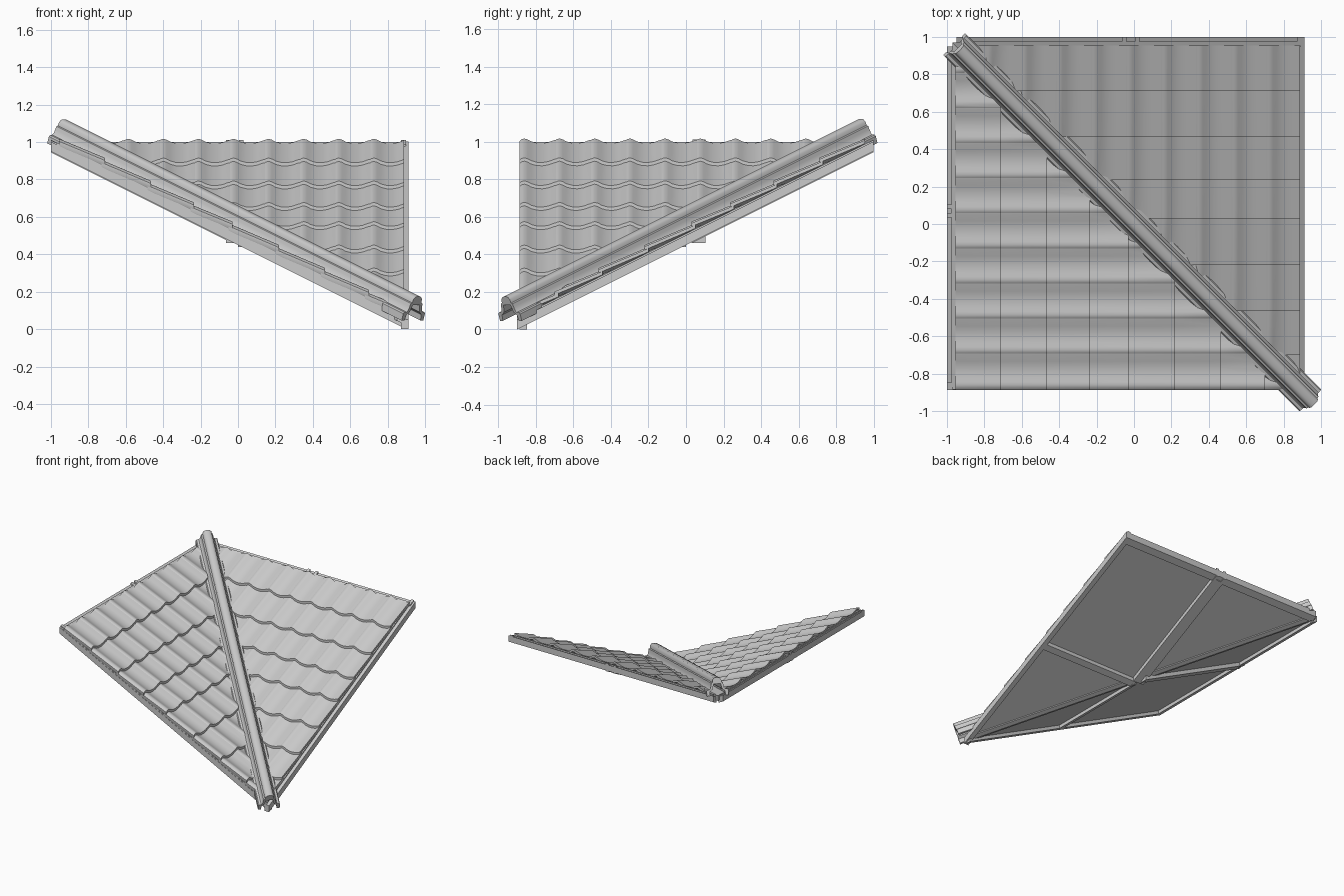
import bpy, bmesh, math
from mathutils import Vector

if "Cube" in bpy.data.objects:
    bpy.data.objects.remove(bpy.data.objects["Cube"])

W = 0.1875                                   # tile width
COURSES = [0.955, 0.71, 0.465, 0.235, 0.03, -0.22, -0.465, -0.70, -0.92]
# tile cross-section (fraction of width, height): roll on the left, hollow pan
ROLL = [(0, 0.005), (0, 0.028), (0.06, 0.038), (0.14, 0.042), (0.23, 0.037),
        (0.34, 0.026), (0.5, 0.018), (0.66, 0.017), (0.82, 0.022), (1.0, 0.034), (1.1, 0.036)]


def place(side, a, v, h):
    """a = across the slope, v = up the slope, h = height above the roof plane"""
    z = (1 + v) / 2 + h
    return Vector((a, v, z)) if side == "rear" else Vector((-v, a, z))


def finish(name, bm, smooth=False):
    bmesh.ops.recalc_face_normals(bm, faces=bm.faces[:])
    me = bpy.data.meshes.new(name)
    bm.to_mesh(me)
    bm.free()
    ob = bpy.data.objects.new(name, me)
    bpy.context.collection.objects.link(ob)
    if smooth:
        bpy.context.view_layer.objects.active = ob
        ob.select_set(True)
        bpy.ops.object.shade_smooth_by_angle(angle=math.radians(35))
        ob.select_set(False)
    return ob


def loft(bm, lo, hi):
    """closed solid between two matching outlines"""
    a = [bm.verts.new(p) for p in lo]
    b = [bm.verts.new(p) for p in hi]
    n = len(a)
    for i in range(n):
        j = (i + 1) % n
        bm.faces.new((a[i], a[j], b[j], b[i]))
    bm.faces.new(a)
    bm.faces.new(b)


def slab(name, side, outline, h0, h1):
    bm = bmesh.new()
    loft(bm, [place(side, a, v, h0) for a, v in outline],
         [place(side, a, v, h1) for a, v in outline])
    return finish(name, bm)


def rail(name, side, a0, a1, v0, v1, h0, h1):
    return slab(name, side, [(a0, v0), (a1, v0), (a1, v1), (a0, v1)], h0, h1)


def tiles(side):
    bm = bmesh.new()
    start = 0.8875 - 10 * W if side == "rear" else -0.8875
    for c in range(10):
        for top, low in zip(COURSES, COURSES[1:]):
            a0 = start + c * W
            s = 1 if side == "rear" else -1
            # skip tiles lying wholly past the valley
            if side == "rear" and a0 + W * 1.1 + top < 0:
                continue
            if side != "rear" and a0 > top:
                continue
            up = min(top + 0.02, 0.955)
            last = c == 9 and side == "rear"
            prof = [(min(t, 1.0) if last else t, h) for t, h in ROLL]
            prof = prof[:-1] if last else prof

            def ring(v, lift):
                upper = [place(side, a0 + t * W, v, h + lift) for t, h in prof]
                under = [place(side, a0 + (t if i else 0.03) * W, v,
                               max(h - 0.014, 0.0) + lift - 0.004)
                         for i, (t, h) in enumerate(prof) if i != 1]
                return upper + under[::-1]
            loft(bm, ring(low, 0.018), ring(up, -0.002))
    # trim along the valley, under the cap
    d = Vector((1, 1, 0)).normalized() * (1 if side == "rear" else -1)
    bmesh.ops.bisect_plane(bm, geom=bm.verts[:] + bm.edges[:] + bm.faces[:], dist=1e-5,
                           plane_co=d * 0.06, plane_no=d, clear_inner=True)
    # trim at the eave corner
    eave = Vector((0, -1, 0)) if side == "rear" else Vector((1, 0, 0))
    bmesh.ops.bisect_plane(bm, geom=bm.verts[:] + bm.edges[:] + bm.faces[:], dist=1e-5,
                           plane_co=eave * 0.89, plane_no=eave, clear_outer=True)
    finish(side + "_tiles", bm, True)


for side in ("rear", "left"):
    s = 1 if side == "rear" else -1
    tiles(side)
    # roof deck and the strip beside the valley
    slab(side + "_deck", side, [(0.885 * s, -0.885), (0.885 * s, 0.97), (-0.97 * s, 0.97)], -0.022, 0.012)
    slab(side + "_valley_board", side,
         [(0.9 * s, -0.9), (0.9 * s, -0.85), (-0.92 * s, 0.97), (-0.97 * s, 0.97)], -0.03, 0.0)
    # perimeter frame
    out = 0.912 if side == "rear" else 0.887
    rail(side + "_side_rail", side, (out - 0.04) * s, out * s, -0.9, 1.0, -0.05, 0.002)
    rail(side + "_top_rail", side, -0.95 * s, out * s, 0.96, 1.0, -0.05, 0.0)
    rail(side + "_top_lip", side, -0.93 * s, (out - 0.02) * s, 0.95, 0.975, -0.05, 0.012)
    # middle framing, seen from below
    m0, m1 = (-0.065, 0.03) if side == "rear" else (0.035, 0.105)
    rail(side + "_rafter", side, m0, m1, 0.03, 0.97, -0.055, 0.0)
    rail(side + "_purlin", side, 0, out * s, -0.02, 0.025, -0.05, 0.0)
    for k, a in enumerate((m0, m1 - 0.025)):
        rail(f"{side}_joint_{k}", side, a, a + 0.025, 0.955, 1.0, -0.055, 0.012)
    rail(side + "_end_joint", side, (out - 0.04) * s, (out - 0.015) * s, 0.955, 1.0, -0.05, 0.01)

# long cap along the valley: domed centre, side walls and rolled flanges
half = [(0.082, 0.012), (0.082, 0.05), (0.076, 0.058), (0.06, 0.06), (0.052, 0.068),
        (0.047, 0.09), (0.044, 0.108), (0.034, 0.112), (0.032, 0.132), (0.022, 0.144), (0.01, 0.148)]
profile = half + [(-u, h) for u, h in reversed(half)]
inner = [(-0.06, 0.012), (-0.056, 0.045), (-0.036, 0.06), (-0.026, 0.1),
         (0.026, 0.1), (0.036, 0.06), (0.056, 0.045), (0.06, 0.012)]
across = Vector((1, 1, 0)).normalized()
along = Vector((1, -1, -0.5 * 2 / 2)).normalized()
normal = across.cross(along)
if normal.z < 0:
    normal = -normal


def cap_ring(x):
    base = Vector((x, -x, (1 - x) / 2))
    return [base + across * u + normal * h for u, h in profile + inner]


bm = bmesh.new()
loft(bm, cap_ring(-0.965), cap_ring(0.93))
finish("valley_cap", bm, True)
